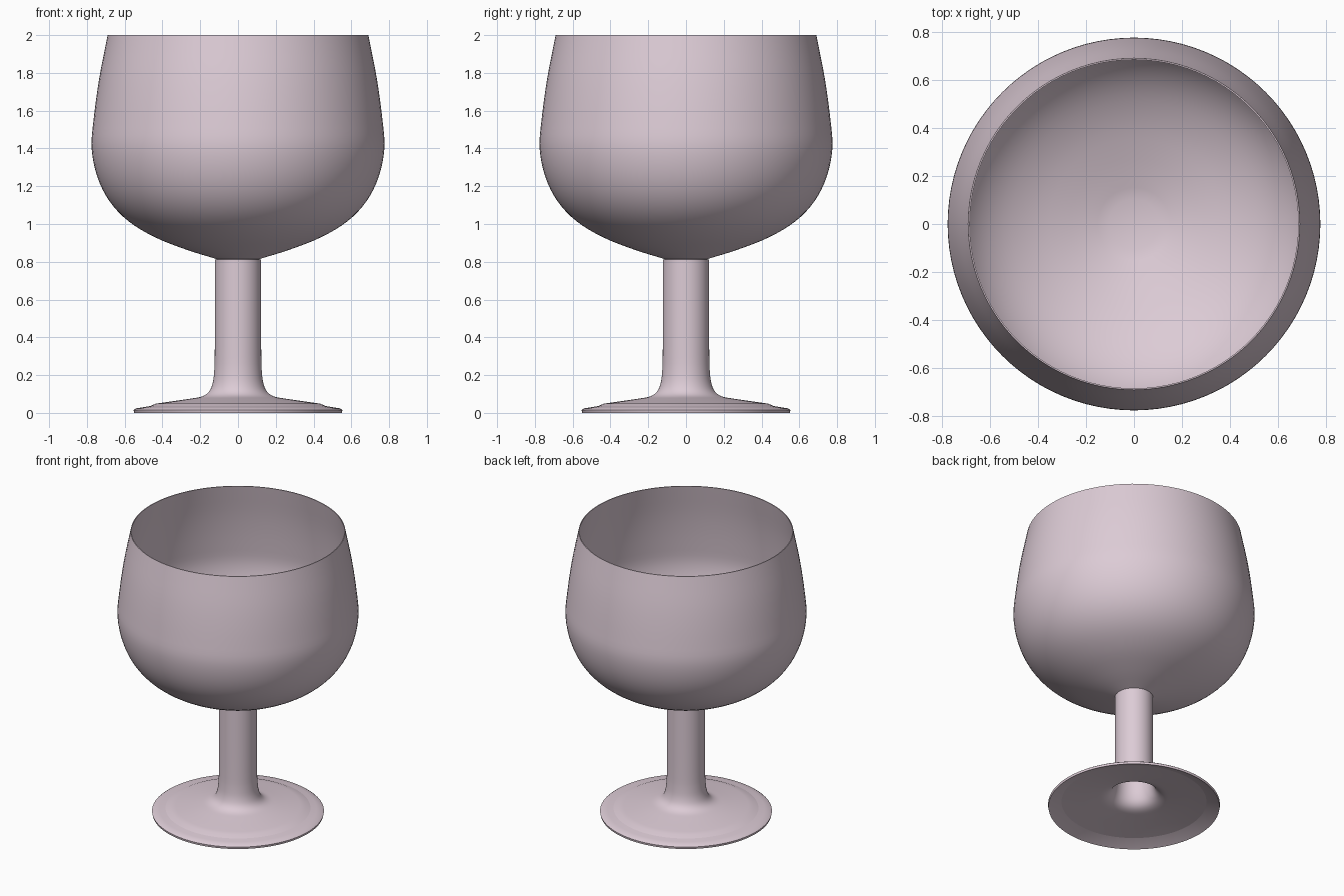
import bpy
import math
from mathutils import Vector

SEGMENTS = 96

cube = bpy.data.objects.get("Cube")
if cube:
    bpy.data.objects.remove(cube, do_unlink=True)

# One pale pink glass colour
glass = bpy.data.materials.new("pale_pink_glass")
glass.use_nodes = True
colour = (0.72, 0.60, 0.67, 1)
glass.diffuse_color = colour
glass.node_tree.nodes["Principled BSDF"].inputs["Base Color"].default_value = colour


def smooth(points, steps=4):
    """Catmull-Rom curve through (radius, height) points."""
    p = [Vector(q) for q in points]
    p = [2 * p[0] - p[1]] + p + [2 * p[-1] - p[-2]]
    out = []
    for a, b, c, d in zip(p, p[1:], p[2:], p[3:]):
        for i in range(steps):
            t = i / steps
            out.append(0.5 * (2 * b + (c - a) * t + (2 * a - 5 * b + 4 * c - d) * t ** 2
                              + (3 * b - a - 3 * c + d) * t ** 3))
    return out + [p[-2]]


def inset(profile, gap):
    """Copy a profile, moved sideways to the left of its direction."""
    out = []
    for i, q in enumerate(profile):
        d = (profile[min(i + 1, len(profile) - 1)] - profile[max(i - 1, 0)]).normalized()
        out.append(q + Vector((-d.y, d.x)) * gap)
    return out


def revolve(name, profile):
    """Turn a profile about z; a point on the axis becomes a single pole."""
    verts, rings, faces = [], [], []
    for r, z in profile:
        count = SEGMENTS if r > 0 else 1
        rings.append([len(verts) + k for k in range(count)])
        for k in range(count):
            a = math.tau * k / SEGMENTS
            verts.append((r * math.cos(a), r * math.sin(a), z))
    for lo, hi in zip(rings, rings[1:]):
        for k in range(SEGMENTS):
            n = (k + 1) % SEGMENTS
            ring = [lo[k % len(lo)], lo[n % len(lo)], hi[n % len(hi)], hi[k % len(hi)]]
            faces.append(list(dict.fromkeys(ring)))
    mesh = bpy.data.meshes.new(name)
    mesh.from_pydata(verts, [], faces)
    mesh.materials.append(glass)
    obj = bpy.data.objects.new(name, mesh)
    bpy.context.collection.objects.link(obj)
    bpy.ops.object.select_all(action="DESELECT")
    obj.select_set(True)
    bpy.context.view_layer.objects.active = obj
    bpy.ops.object.shade_smooth_by_angle(angle=math.radians(35))
    return obj


# Bowl: thin wall, with a flat disc at the bottom inside
outer = smooth([(0.115, 0.815), (0.27, 0.863), (0.44, 0.93), (0.58, 1.015), (0.68, 1.12),
                (0.745, 1.25), (0.775, 1.4), (0.765, 1.55), (0.735, 1.77), (0.69, 2.0)])
inner = inset(outer, 0.006)
inner[-1] = Vector((0.684, 2.0))
inner[0] = Vector((0.105, 0.819))
revolve("bowl", [(0, 0.812), (0.115, 0.812)] + outer + inner[::-1] + [(0, 0.819)])

# Stem and foot: one flared shell, hollow underneath
flare = smooth([(0.54, 0.024), (0.4, 0.046), (0.26, 0.066), (0.19, 0.079), (0.15, 0.105),
                (0.128, 0.15), (0.118, 0.22), (0.115, 0.35), (0.115, 0.813)])
hollow = inset(flare, -0.008)
hollow = [Vector((r, z)) for r, z in hollow if r < 0.45]
hollow[-1].y = 0.811
revolve("stem_and_foot", [(0, 0.811)] + hollow[::-1]
        + [(0.55, 0), (0.553, 0.015)] + flare)
